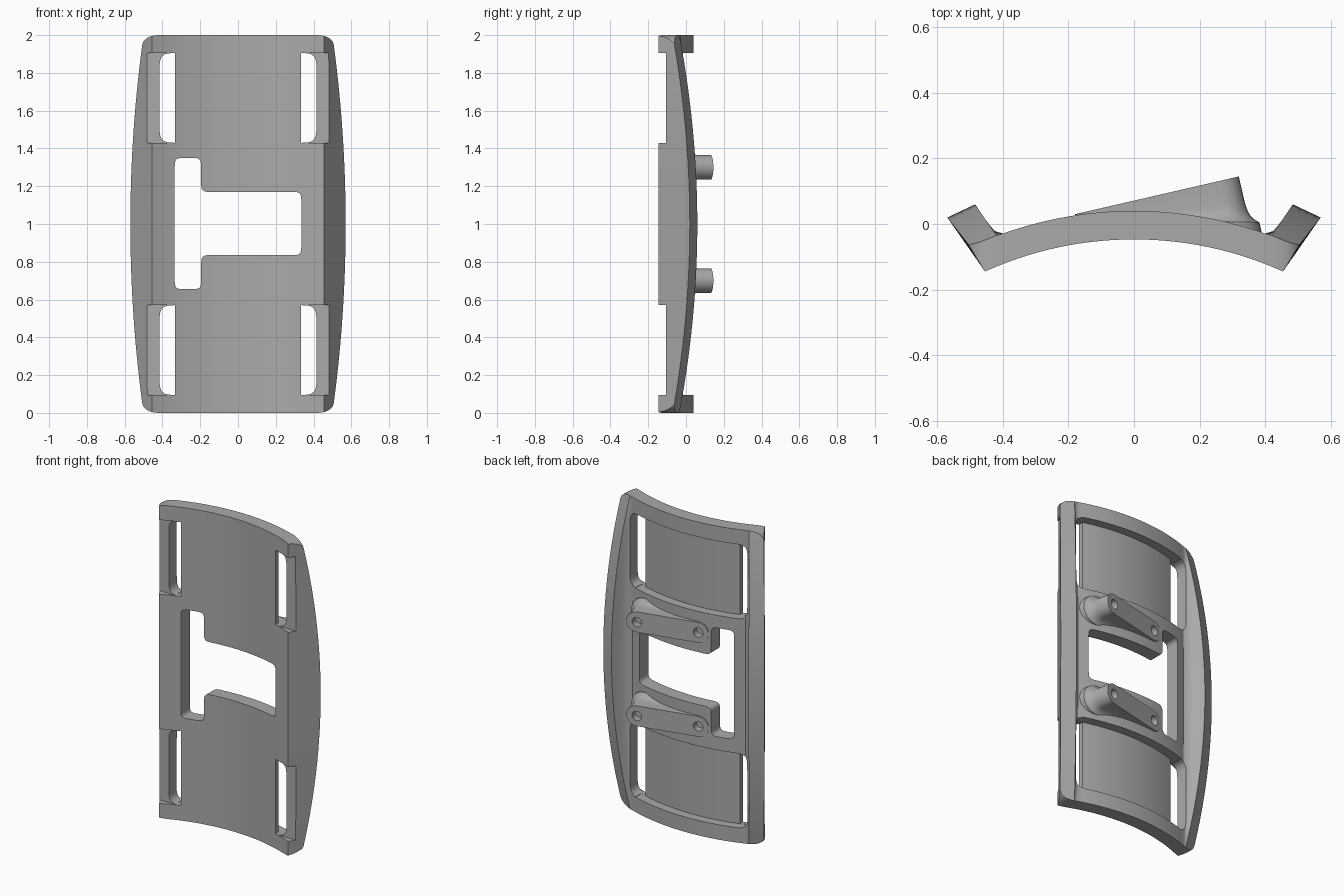
import bpy, bmesh, math
from mathutils import Vector

cube = bpy.data.objects.get("Cube")
if cube:
    bpy.data.objects.remove(cube, do_unlink=True)

grey = bpy.data.materials.new("satin grey")
grey.use_nodes = True
COLOUR = (0.4, 0.4, 0.4, 1)
grey.diffuse_color = COLOUR
grey.node_tree.nodes["Principled BSDF"].inputs["Base Color"].default_value = COLOUR

FRONT_R, THICK, FRONT_Y = 1.105, 0.087, -0.047


def arc_y(x, offset=0.0):
    """Depth of the curved plate at x, offset backwards from its front face."""
    r = FRONT_R + offset
    return FRONT_Y - FRONT_R + math.sqrt(r * r - x * x)


def span(a, b, n):
    return [a + (b - a) * i / n for i in range(n + 1)]


def solid(name, rings):
    """Closed body through a series of matching rings."""
    bm = bmesh.new()
    loops = [[bm.verts.new(p) for p in ring] for ring in rings]
    n = len(loops[0])
    for a, b in zip(loops, loops[1:]):
        for i in range(n):
            j = (i + 1) % n
            bm.faces.new((a[i], a[j], b[j], b[i]))
    bm.faces.new(loops[0][::-1])
    bm.faces.new(loops[-1])
    bmesh.ops.recalc_face_normals(bm, faces=bm.faces)
    mesh = bpy.data.meshes.new(name)
    bm.to_mesh(mesh)
    bm.free()
    mesh.materials.append(grey)
    obj = bpy.data.objects.new(name, mesh)
    bpy.context.collection.objects.link(obj)
    return obj


def rounded(corners):
    """Outline of (x, z, radius) corners with the corners rounded."""
    out = []
    for i, (x, z, r) in enumerate(corners):
        p = Vector((x, z))
        if r == 0:
            out.append(p)
            continue
        a = p + (Vector(corners[i - 1][:2]) - p).normalized() * r
        b = p + (Vector(corners[(i + 1) % len(corners)][:2]) - p).normalized() * r
        for t in span(0, 1, 8):
            q = p + (a - p) * (1 - t) ** 2.4 + (b - p) * t ** 2.4
            out.append(q)
    return out


def through(name, corners, y0=-0.5, y1=0.5):
    """Front outline extruded along y."""
    pts = rounded(corners)
    return solid(name, [[(p.x, y, p.y) for p in pts] for y in (y0, y1)])


def combine(body, tool, operation):
    mod = body.modifiers.new(operation, "BOOLEAN")
    mod.operation, mod.solver, mod.object = operation, "EXACT", tool
    bpy.context.view_layer.objects.active = body
    bpy.ops.object.modifier_apply(modifier=mod.name)
    bpy.data.objects.remove(tool, do_unlink=True)


# Curved plate with side rails that swell towards the middle
RAIL_END = [(0.50, -0.07), (0.42, -0.035), (0.413, -0.033), (0.407, -0.031)]
RAIL_MID = [(0.57, 0.02), (0.485, 0.06), (0.455, 0.005), (0.43, -0.02)]


def section(z):
    s = 1 - (z - 1) ** 2
    rail = [Vector(a).lerp(Vector(b), s) for a, b in zip(RAIL_END, RAIL_MID)]
    pts = [(x, arc_y(x)) for x in span(-0.455, 0.455, 28)]
    pts += [(p.x, p.y) for p in rail]
    pts += [(x, arc_y(x, THICK)) for x in span(0.4, -0.4, 28)]
    pts += [(-p.x, p.y) for p in reversed(rail)]
    return [(x, y, z) for x, y in pts]


plate = solid("curved_plate", [section(z) for z in span(0, 2, 28)])

# Rounded outer corners
combine(plate, through("outline", [(-0.5, 0, 0.1), (0.5, 0, 0.1), (0.75, 1, 0),
                                   (0.5, 2, 0.1), (-0.5, 2, 0.1), (-0.75, 1, 0)]),
        "INTERSECT")

# Strap bays at both ends: thin sheet, side slots and lowered rail fronts
for low, high in ((0.095, 0.57), (1.43, 1.905)):
    profile = [(x, arc_y(x, 0.03)) for x in span(-0.37, 0.37, 24)]
    profile += [(0.37, 0.5), (-0.37, 0.5)]
    pocket = solid("pocket", [[(x, y, z) for x, y in profile] for z in (low, high)])
    combine(plate, pocket, "DIFFERENCE")
    for side in (-1, 1):
        inner, outer, edge = 0.333 * side, 0.415 * side, 0.7 * side
        combine(plate, through("slot", [(inner, low, 0), (outer, low, 0.08),
                                        (outer, high, 0.08), (inner, high, 0)]),
                "DIFFERENCE")
        combine(plate, through("recess", [(inner, low, 0), (edge, low, 0),
                                          (edge, high, 0), (inner, high, 0)],
                               -0.4, -0.105), "DIFFERENCE")

# Tilted mounting bosses with flared feet and blind screw holes
START, TILT, LENGTH, RADIUS = Vector((-0.18, 0.03)), math.atan2(0.115, 0.5), 0.513, 0.065
ALONG = Vector((math.cos(TILT), math.sin(TILT)))
NORMAL = Vector((-ALONG.y, ALONG.x))
FLARE = [(0, 0), (0.45, 0), (0.58, 0.003), (0.66, 0.008), (0.73, 0.016), (0.8, 0.03), (1, 0.03)]


def boss_ring(zc, k, flare):
    ring = []
    for centre, begin in ((LENGTH - RADIUS, -90), (RADIUS, 90)):
        for deg in span(begin, begin + 180, 14):
            c, s = math.cos(math.radians(deg)), math.sin(math.radians(deg))
            top = START + ALONG * (centre + RADIUS * c)
            depth = max(0.005, top.y - arc_y(top.x, THICK)) + 0.04
            p = top + ALONG * flare * c - NORMAL * depth * k
            ring.append((p.x, p.y, zc + (RADIUS + flare) * s))
    return ring


def hole_ring(zc, u, depth):
    ring = []
    for i in range(24):
        a = math.tau * i / 24
        p = START + ALONG * (u + 0.03 * math.cos(a)) - NORMAL * depth
        ring.append((p.x, p.y, zc + 0.03 * math.sin(a)))
    return ring


for zc in (0.7, 1.3):
    combine(plate, solid("boss", [boss_ring(zc, k, f) for k, f in FLARE]), "UNION")
    for u in (RADIUS, LENGTH - RADIUS):
        hole = solid("hole", [hole_ring(zc, u, d) for d in (0.05, -0.1)])
        combine(plate, hole, "DIFFERENCE")

# T-shaped window through the middle
R = 0.045
combine(plate, through("window", [(-0.335, 0.655, R), (-0.195, 0.655, R),
                                  (-0.195, 0.835, R), (0.335, 0.835, R),
                                  (0.335, 1.17, R), (-0.195, 1.17, R),
                                  (-0.195, 1.35, R), (-0.335, 1.35, R)]), "DIFFERENCE")

# Smooth curves, sharp edges
bpy.ops.object.select_all(action="DESELECT")
plate.select_set(True)
bpy.context.view_layer.objects.active = plate
bpy.ops.object.shade_smooth_by_angle(angle=math.radians(30))
